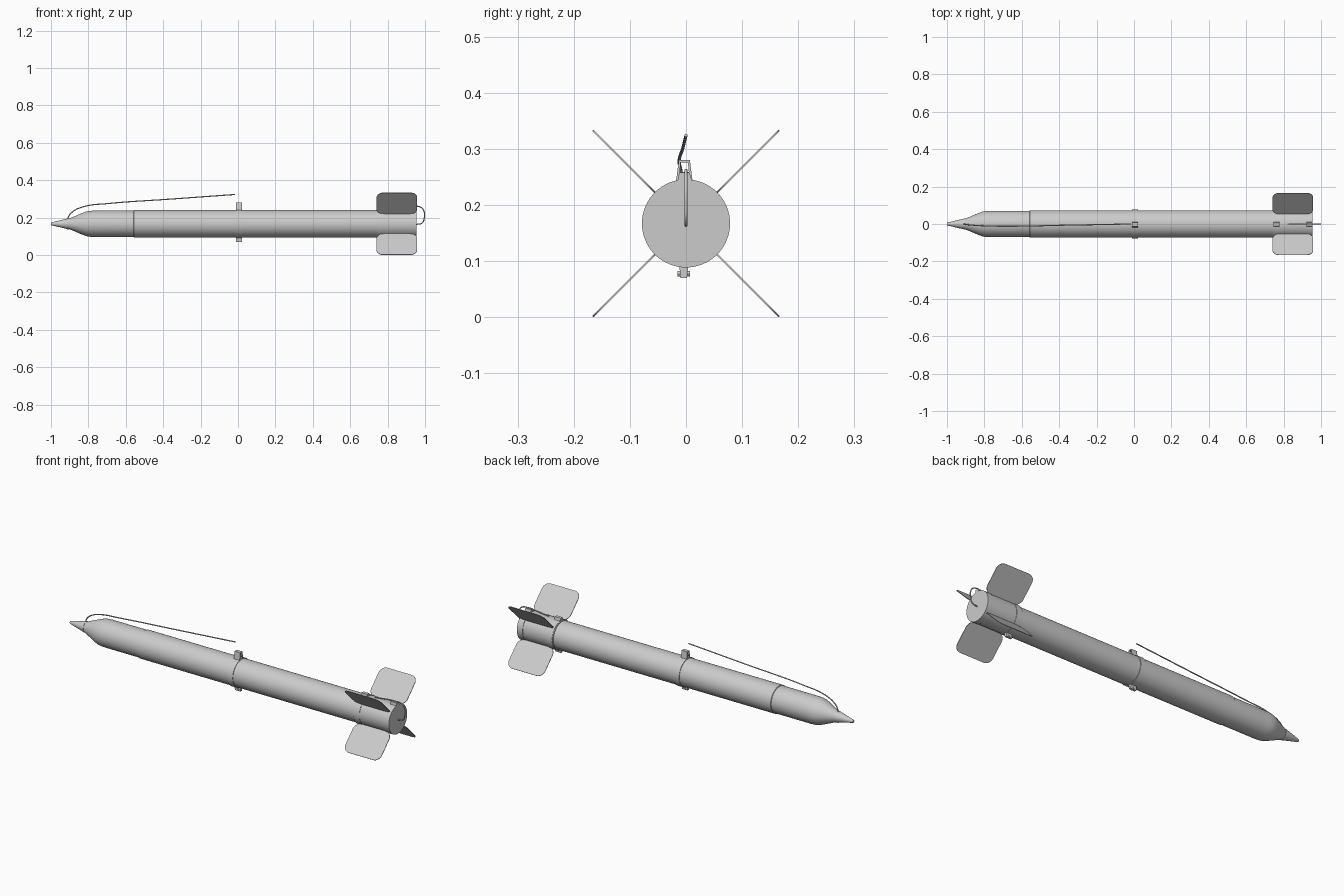
import bpy, bmesh, math
from mathutils import Matrix, Vector

if "Cube" in bpy.data.objects:
    bpy.data.objects.remove(bpy.data.objects["Cube"])

ZC = 0.167   # height of the body axis
grey = bpy.data.materials.new("light_grey")
grey.diffuse_color = (0.6, 0.6, 0.6, 1)
grey.use_nodes = True
grey.node_tree.nodes["Principled BSDF"].inputs["Base Color"].default_value = grey.diffuse_color


def finish(name, bm, smooth=True):
    bmesh.ops.recalc_face_normals(bm, faces=bm.faces)
    me = bpy.data.meshes.new(name)
    bm.to_mesh(me)
    bm.free()
    ob = bpy.data.objects.new(name, me)
    bpy.context.collection.objects.link(ob)
    me.materials.append(grey)
    if smooth:
        bpy.ops.object.select_all(action='DESELECT')
        ob.select_set(True)
        bpy.context.view_layer.objects.active = ob
        bpy.ops.object.shade_smooth_by_angle(angle=math.radians(30))
    return ob


def lathe(name, profile, n=64):
    """Closed solid turned about the x axis from (x, radius) points."""
    bm = bmesh.new()
    rings = [[bm.verts.new((x, r * math.cos(2 * math.pi * i / n),
                            ZC + r * math.sin(2 * math.pi * i / n))) for i in range(n)]
             for x, r in profile]
    for a, b in zip(rings, rings[1:]):
        for i in range(n):
            j = (i + 1) % n
            bm.faces.new((a[i], a[j], b[j], b[i]))
    bm.faces.new(rings[0])
    bm.faces.new(rings[-1])
    return finish(name, bm)


def prism(name, outline, x, width):
    """(y, z) outline extruded along x, centred on x."""
    bm = bmesh.new()
    f = bm.faces.new([bm.verts.new((x - width / 2, y, z)) for y, z in outline])
    ext = bmesh.ops.extrude_face_region(bm, geom=[f])
    bmesh.ops.translate(bm, vec=(width, 0, 0),
                        verts=[v for v in ext['geom'] if isinstance(v, bmesh.types.BMVert)])
    return finish(name, bm, False)


def wire(name, pts, r=0.003):
    cu = bpy.data.curves.new(name, 'CURVE')
    cu.dimensions = '3D'
    cu.bevel_depth = r
    cu.bevel_resolution = 2
    cu.use_fill_caps = True
    cu.resolution_u = 8
    sp = cu.splines.new('BEZIER')
    sp.bezier_points.add(len(pts) - 1)
    for p, co in zip(sp.bezier_points, pts):
        p.co = co
        p.handle_left_type = p.handle_right_type = 'AUTO'
    ob = bpy.data.objects.new(name, cu)
    bpy.context.collection.objects.link(ob)
    cu.materials.append(grey)


# nose, body tubes and tail sleeve
lathe("nose_cone", [(-1.0, 0.007), (-0.992, 0.009), (-0.908, 0.029), (-0.904, 0.029)])
lathe("forward_body", [(-0.906, 0.027), (-0.87, 0.042), (-0.83, 0.059), (-0.81, 0.066),
                       (-0.795, 0.069), (-0.77, 0.0705), (-0.55, 0.0705)])
lathe("main_body", [(-0.558, 0.0705), (-0.556, 0.0735), (0.76, 0.0735)])
lathe("tail_sleeve", [(0.74, 0.073), (0.741, 0.0765), (0.955, 0.0765)])

# clamp bands
for name, x, r in (("middle_band", 0.005, 0.0765), ("front_tail_band", 0.762, 0.0785),
                   ("rear_tail_band", 0.938, 0.0785)):
    lathe(name, [(x - 0.017, r - 0.004), (x - 0.017, r), (x + 0.017, r), (x + 0.017, r - 0.004)])

# tall middle lug: two sloping legs joined by two cross plates
for s in (-1, 1):
    prism("middle_lug_leg", [(-0.003 + s * 0.015, 0.240), (-0.003 + s * 0.010, 0.240),
                             (-0.003 + s * 0.006, 0.279), (-0.003 + s * 0.010, 0.279)], 0.005, 0.034)
prism("middle_lug_top", [(-0.013, 0.276), (0.007, 0.276), (0.007, 0.280), (-0.013, 0.280)], 0.005, 0.034)
prism("middle_lug_shelf", [(-0.014, 0.256), (0.008, 0.256), (0.008, 0.259), (-0.014, 0.259)], 0.005, 0.034)

# low tail lugs
for x in (0.762, 0.938):
    prism("tail_lug", [(-0.015, 0.242), (0.011, 0.242), (0.006, 0.258), (-0.012, 0.258)], x, 0.034)

# lower shoes with a cross bolt
for x in (0.005, 0.762):
    prism("lower_shoe", [(-0.012, 0.094), (0.004, 0.094), (0.002, 0.070), (-0.010, 0.070)], x, 0.034)
    bm = bmesh.new()
    bmesh.ops.create_cone(bm, cap_ends=True, segments=12, radius1=0.005, radius2=0.005, depth=0.022,
                          matrix=Matrix.Translation((x, -0.004, 0.077)) @ Matrix.Rotation(math.pi / 2, 4, 'X'))
    finish("lower_bolt", bm)

# four rounded fins
def fin(angle):
    x0, x1, r0, r1, c, t = 0.741, 0.958, 0.076, 0.2345, 0.036, 0.003
    pts = []
    for cx, cr, start in ((x1 - c, r1 - c, 0), (x0 + c, r1 - c, 90), (x0 + c, r0 + c, 180), (x1 - c, r0 + c, 270)):
        for k in range(9):
            a = math.radians(start + k * 11.25)
            pts.append((cx + c * math.cos(a), cr + c * math.sin(a)))
    bm = bmesh.new()
    f = bm.faces.new([bm.verts.new((x, r, -t / 2)) for x, r in pts])
    ext = bmesh.ops.extrude_face_region(bm, geom=[f])
    bmesh.ops.translate(bm, vec=(0, 0, t),
                        verts=[v for v in ext['geom'] if isinstance(v, bmesh.types.BMVert)])
    bm.transform(Matrix.Translation((0, 0, ZC)) @ Matrix.Rotation(math.radians(angle), 4, 'X'))
    finish("fin", bm)

for a in (45, 135, 225, 315):
    fin(a)

# arming wires at nose and tail
wire("nose_wire", [(-0.908, 0, 0.135), (-0.908, 0, 0.20), (-0.885, -0.004, 0.231), (-0.82, -0.009, 0.260),
                   (-0.70, -0.012, 0.275), (-0.35, -0.006, 0.300), (-0.015, 0, 0.324)])
wire("tail_wire", [(0.82, 0, 0.249), (0.938, 0, 0.260), (0.975, 0, 0.257), (0.993, 0, 0.238),
                   (0.996, 0, 0.200), (0.985, 0, 0.172), (0.955, 0, 0.164)])
